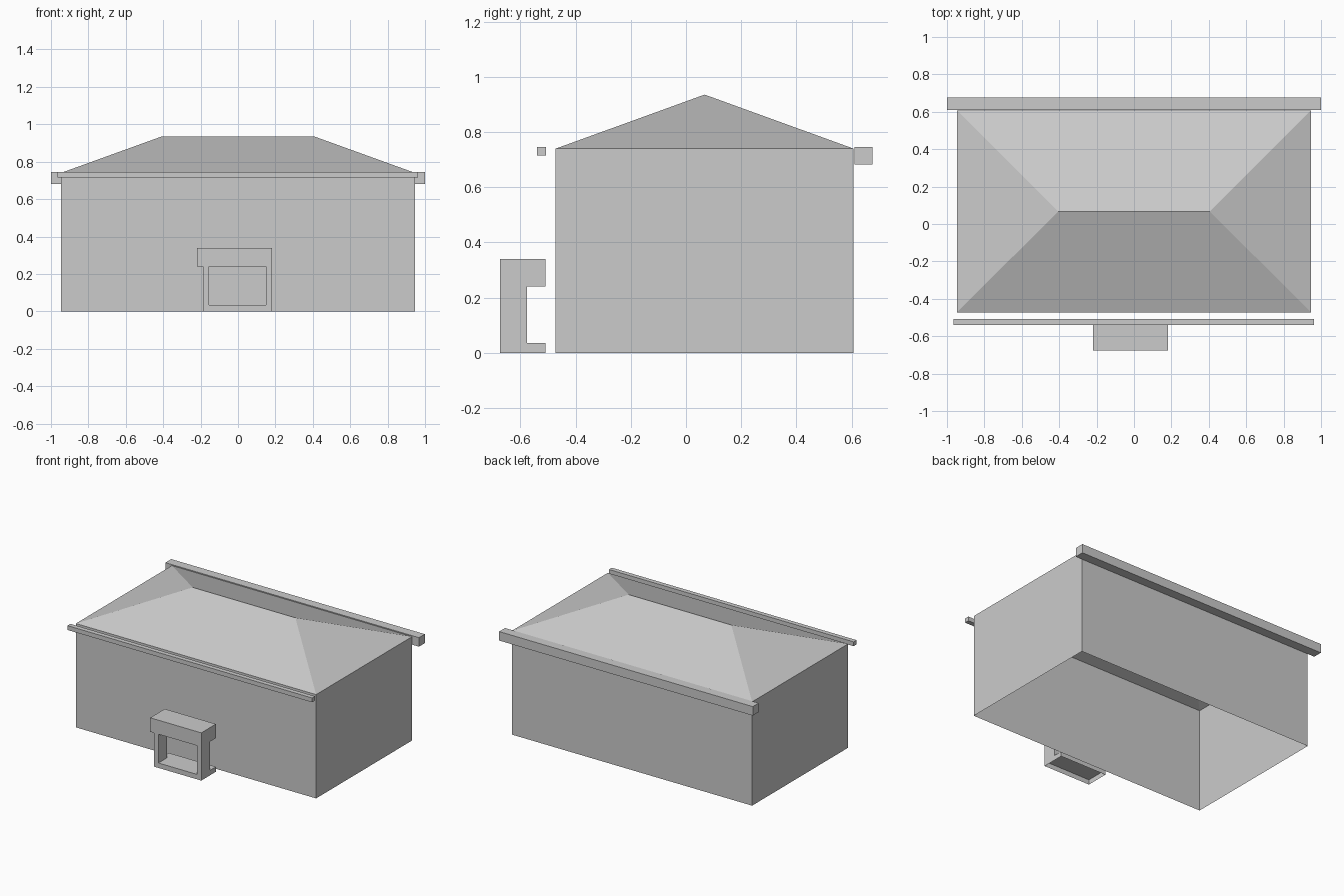
import bpy

if "Cube" in bpy.data.objects:
    bpy.data.objects.remove(bpy.data.objects["Cube"])

GREY = (0.6, 0.6, 0.6, 1)
mat = bpy.data.materials.new("plain grey")
mat.use_nodes = True
mat.diffuse_color = GREY
mat.node_tree.nodes["Principled BSDF"].inputs["Base Color"].default_value = GREY


def add_mesh(name, verts, faces):
    mesh = bpy.data.meshes.new(name)
    mesh.from_pydata(verts, [], faces)
    mesh.materials.append(mat)
    obj = bpy.data.objects.new(name, mesh)
    bpy.context.collection.objects.link(obj)
    return obj


def box(name, xs, ys, zs, bottom=True, top=True):
    """Box from its x, y and z ranges, optionally open below or above."""
    (x0, x1), (y0, y1) = xs, ys
    ring = [(x0, y0), (x1, y0), (x1, y1), (x0, y1)]
    verts = [(x, y, z) for z in zs for x, y in ring]
    faces = [(i, (i + 1) % 4, (i + 1) % 4 + 4, i + 4) for i in range(4)]
    if bottom:
        faces.append((3, 2, 1, 0))
    if top:
        faces.append((4, 5, 6, 7))
    return add_mesh(name, verts, faces)


# Hall walls, an open shell
HALF, FRONT, BACK, EAVE = 0.947, -0.473, 0.608, 0.74
box("walls", (-HALF, HALF), (FRONT, BACK), (0, EAVE), bottom=False, top=False)

# Hipped roof
RIDGE_X, RIDGE_Y, RIDGE_Z = 0.405, (FRONT + BACK) / 2, 0.936
add_mesh("hipped_roof",
         [(-HALF, FRONT, EAVE), (HALF, FRONT, EAVE),
          (HALF, BACK, EAVE), (-HALF, BACK, EAVE),
          (-RIDGE_X, RIDGE_Y, RIDGE_Z), (RIDGE_X, RIDGE_Y, RIDGE_Z)],
         [(0, 1, 5, 4), (1, 2, 5), (2, 3, 4, 5), (3, 0, 4)])

# Eave beams
box("back_eave_beam", (-1, 1), (BACK + 0.002, 0.676), (0.682, 0.746))
box("front_eave_beam", (-0.966, 0.963), (-0.541, -0.508), (0.715, 0.746))

# Entrance portal: sill, posts and lintel
PORTAL_FRONT, PORTAL_BACK, POST_BACK = -0.675, -0.51, -0.577
SILL, HEAD = 0.035, 0.24
box("portal_sill", (-0.188, 0.183), (PORTAL_FRONT, PORTAL_BACK), (0, SILL), bottom=False)
for name, xs in (("right_post", (-0.188, -0.155)), ("left_post", (0.15, 0.183))):
    box("portal_" + name, xs, (PORTAL_FRONT, POST_BACK), (SILL, HEAD), bottom=False, top=False)
box("portal_lintel", (-0.22, 0.183), (PORTAL_FRONT, PORTAL_BACK), (HEAD, 0.34))
